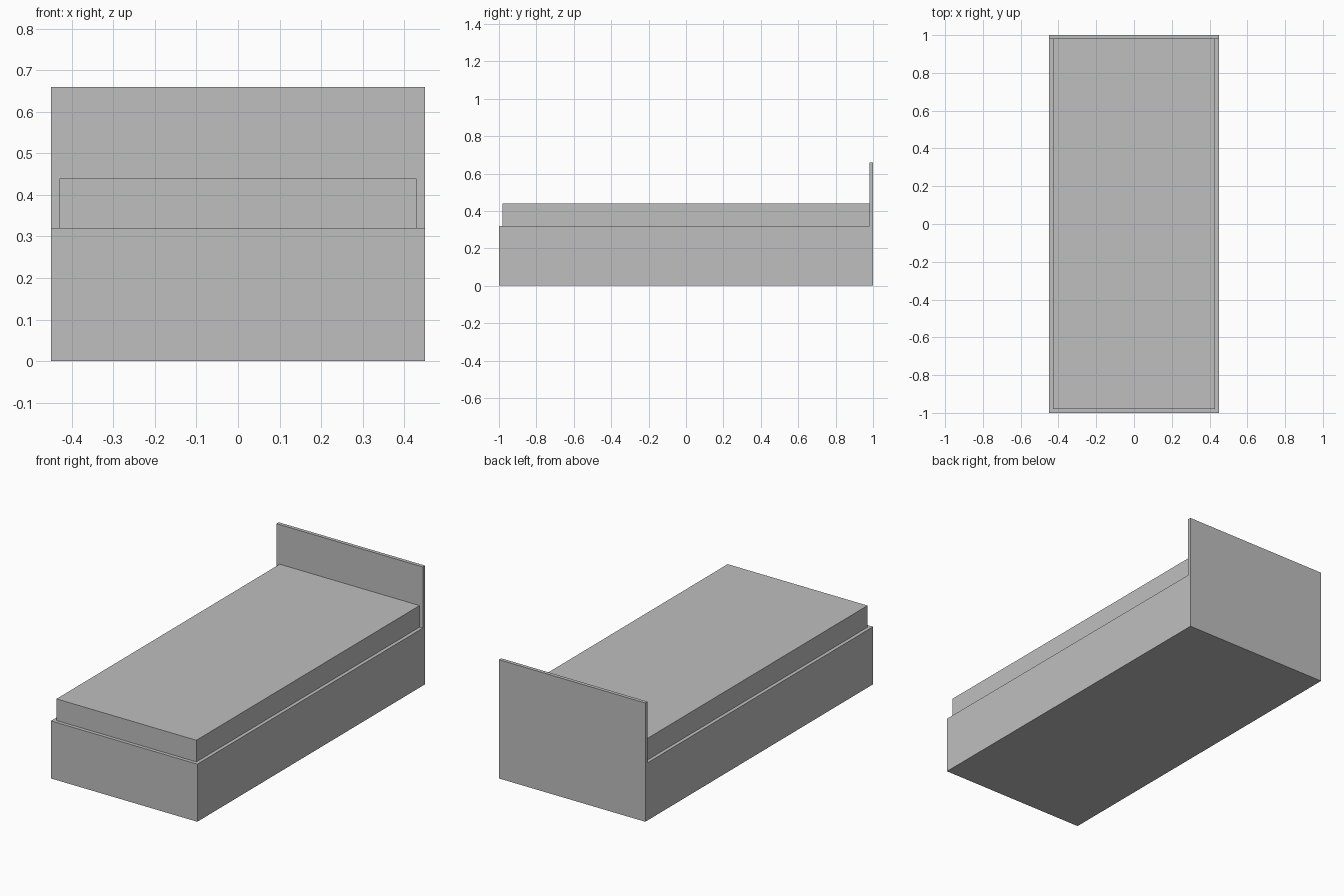
import bpy
import bmesh

default_cube = bpy.data.objects.get("Cube")
if default_cube:
    bpy.data.objects.remove(default_cube, do_unlink=True)

# One plain grey for the whole bed
grey = bpy.data.materials.new("plain_grey")
grey.use_nodes = True
grey.diffuse_color = (0.52, 0.52, 0.52, 1)
grey.node_tree.nodes["Principled BSDF"].inputs["Base Color"].default_value = grey.diffuse_color


def extrude_profile(name, profile, half_width):
    """Extrude a (y, z) side profile symmetrically across x."""
    bm = bmesh.new()
    side = bm.faces.new([bm.verts.new((-half_width, y, z)) for y, z in profile])
    result = bmesh.ops.extrude_face_region(bm, geom=[side], use_keep_orig=True)
    moved = [v for v in result["geom"] if isinstance(v, bmesh.types.BMVert)]
    bmesh.ops.translate(bm, verts=moved, vec=(2 * half_width, 0, 0))
    bmesh.ops.recalc_face_normals(bm, faces=bm.faces)
    mesh = bpy.data.meshes.new(name)
    bm.to_mesh(mesh)
    bm.free()
    mesh.materials.append(grey)
    obj = bpy.data.objects.new(name, mesh)
    bpy.context.collection.objects.link(obj)
    return obj


base_top, mattress_top, board_top = 0.32, 0.44, 0.66
board_front = 0.98

# Box base with the thin headboard rising flush from its back edge
extrude_profile("bed_base_and_headboard", [
    (-1, 0), (1, 0), (1, board_top), (board_front, board_top),
    (board_front, base_top), (-1, base_top)], 0.45)

# Mattress, inset from the base edges and touching the headboard
extrude_profile("mattress", [
    (-0.98, base_top), (board_front, base_top),
    (board_front, mattress_top), (-0.98, mattress_top)], 0.43)
